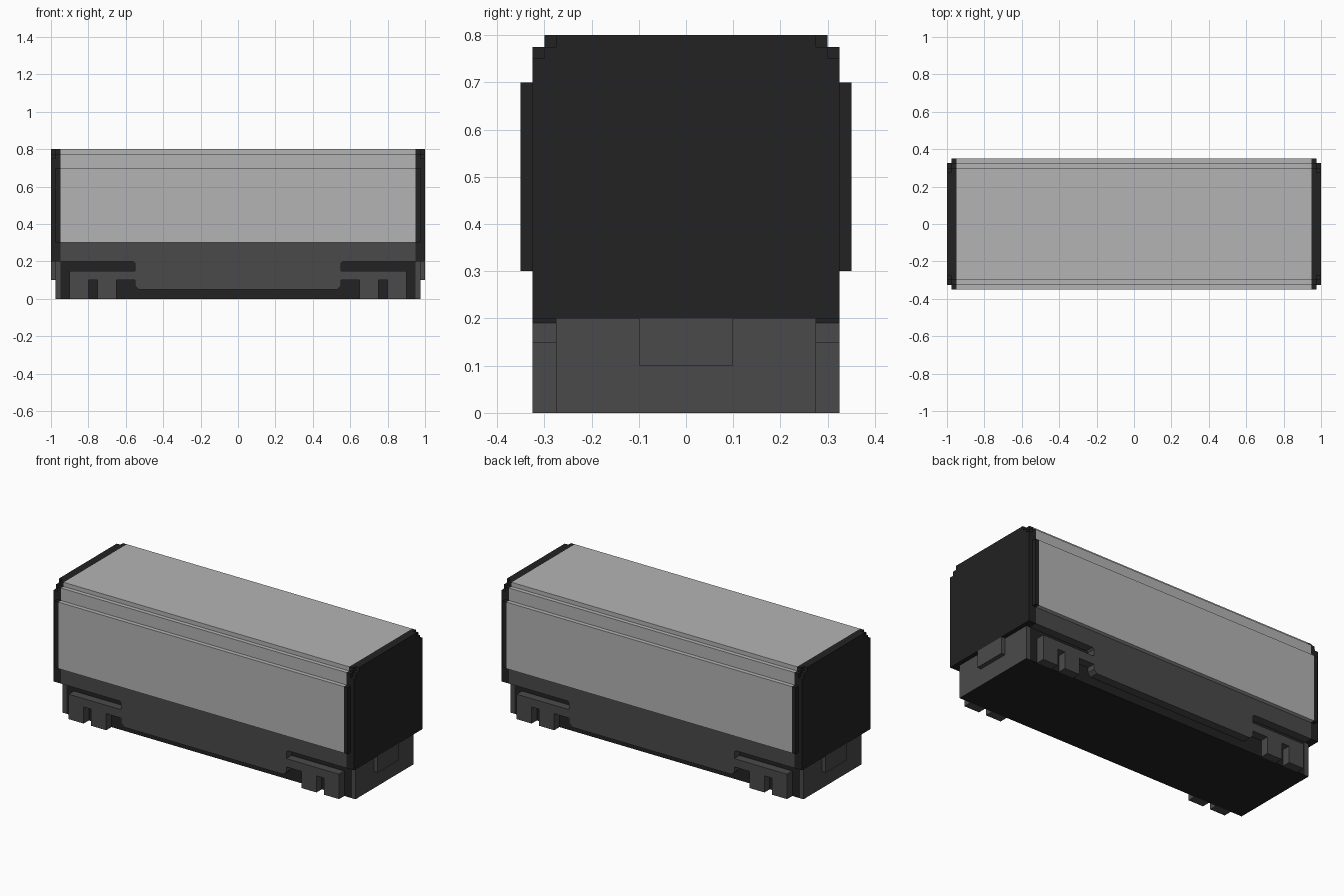
import bpy, bmesh
from mathutils import Vector

cube = bpy.data.objects.get("Cube")
if cube:
    bpy.data.objects.remove(cube, do_unlink=True)


def material(name, v):
    m = bpy.data.materials.new(name)
    m.diffuse_color = (v, v, v, 1)
    m.use_nodes = True
    bsdf = m.node_tree.nodes["Principled BSDF"]
    bsdf.inputs["Base Color"].default_value = (v, v, v, 1)
    return m


LIGHT = material("light grey", 0.456)
MID = material("dark grey", 0.0685)
BLACK = material("black", 0.016)


def prism(name, profile, axis, start, end, mats):
    """Extrude a closed profile along x (points are y,z) or along y (points are x,z)."""
    bm = bmesh.new()
    if axis == "x":
        pts = [(start, a, b) for a, b in profile]
        step = Vector((end - start, 0, 0))
    else:
        pts = [(a, start, b) for a, b in profile]
        step = Vector((0, end - start, 0))
    face = bm.faces.new([bm.verts.new(p) for p in pts])
    ext = bmesh.ops.extrude_face_region(bm, geom=[face])
    moved = [g for g in ext["geom"] if isinstance(g, bmesh.types.BMVert)]
    bmesh.ops.translate(bm, verts=moved, vec=step)
    bmesh.ops.recalc_face_normals(bm, faces=bm.faces)
    # A second material, if given, goes on the underside
    if len(mats) > 1:
        for f in bm.faces:
            f.material_index = 1 if f.normal.z < -0.9 else 0
    mesh = bpy.data.meshes.new(name)
    bm.to_mesh(mesh)
    bm.free()
    for m in mats:
        mesh.materials.append(m)
    obj = bpy.data.objects.new(name, mesh)
    bpy.context.collection.objects.link(obj)
    return obj


def mirrored(half):
    """Complete a half outline (positive side, bottom to top) across the centre."""
    return half + [(-a, b) for a, b in reversed(half)]


def rect(a0, a1, b0, b1):
    return [(a0, b0), (a1, b0), (a1, b1), (a0, b1)]


# Stepped cross-sections
roof = [(0.35, 0.70), (0.325, 0.70), (0.325, 0.775), (0.30, 0.775), (0.30, 0.80)]
body = mirrored([(0.35, 0.30)] + roof)
rim = mirrored([(0.325, 0.20), (0.325, 0.30), (0.35, 0.30)] + roof)
end_plate = mirrored([(0.325, 0.20), (0.325, 0.75), (0.30, 0.75),
                      (0.30, 0.775), (0.275, 0.775), (0.275, 0.80)])

# Main shell
prism("body_shell", body, "x", -0.95, 0.95, [LIGHT])

# Side skirt with a lowered, chamfered middle
skirt = mirrored([(0.53, 0.05), (0.55, 0.07), (0.55, 0.19), (0.56, 0.20),
                  (0.95, 0.20), (0.95, 0.30)])
prism("skirt", skirt, "y", -0.325, 0.325, [MID])

# Underframe core
prism("underframe", rect(-0.275, 0.275, 0, 0.20), "x", -0.95, 0.95, [BLACK])

# Wheel frame outline with two hanging legs
bogie = [(0.55, 0.10), (0.65, 0.10), (0.65, 0), (0.75, 0), (0.75, 0.10),
         (0.80, 0.10), (0.80, 0), (0.90, 0), (0.90, 0.15), (0.55, 0.15)]

for s, end in ((1, "left"), (-1, "right")):
    prism(end + "_end_rim", rim, "x", s * 0.95, s * 0.975, [BLACK])
    prism(end + "_end_plate", end_plate, "x", s * 0.975, s * 1.0, [BLACK])
    prism(end + "_buffer_beam", rect(-0.275, 0.275, 0, 0.20), "x",
          s * 0.95, s * 0.975, [MID, BLACK])
    prism(end + "_coupler_block", rect(-0.10, 0.10, 0.10, 0.20), "x",
          s * 0.975, s * 1.0, [MID])
    for t, side in ((-1, "front"), (1, "back")):
        prism(f"{end}_{side}_wheel_frame", [(s * a, b) for a, b in bogie], "y",
              t * 0.275, t * 0.325, [MID])
